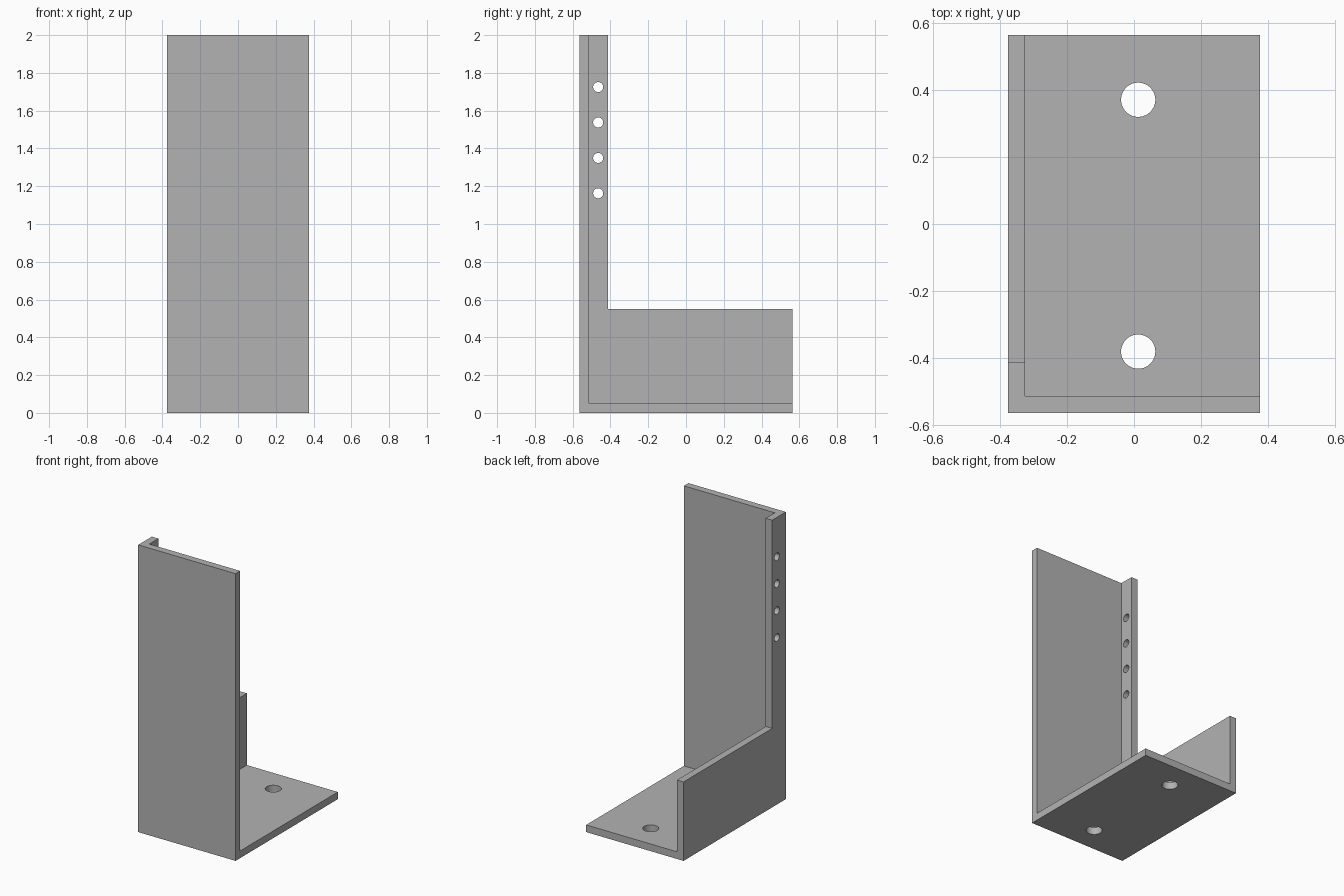
import bpy
import math

cube = bpy.data.objects.get("Cube")
if cube:
    bpy.data.objects.remove(cube, do_unlink=True)

# Overall size, sheet thickness, flange and side wall limits
W, D, H, T = 0.75, 1.125, 2.0, 0.05
FLANGE = 0.15
WALL_HEIGHT = 0.55
X0, Y0 = -W / 2, -D / 2

grey = bpy.data.materials.new("plain_grey")
grey.use_nodes = True
color = (0.45, 0.45, 0.45, 1)
grey.diffuse_color = color
grey.node_tree.nodes["Principled BSDF"].inputs["Base Color"].default_value = color


def box(name, low, high):
    center = [(a + b) / 2 for a, b in zip(low, high)]
    bpy.ops.mesh.primitive_cube_add(size=1, location=center)
    obj = bpy.context.object
    obj.name = name
    obj.scale = [b - a for a, b in zip(low, high)]
    bpy.ops.object.transform_apply(location=True, rotation=False, scale=True)
    obj.data.materials.append(grey)
    return obj


def drill(name, radius, location, rotation=(0, 0, 0)):
    bpy.ops.mesh.primitive_cylinder_add(vertices=48, radius=radius, depth=4 * T,
                                        location=location, rotation=rotation)
    obj = bpy.context.object
    obj.name = name
    obj.data.materials.append(grey)
    return obj


def cut(target, cutter):
    cutter.hide_render = True
    mod = target.modifiers.new(cutter.name, 'BOOLEAN')
    mod.operation = 'DIFFERENCE'
    mod.solver = 'EXACT'
    mod.object = cutter
    bpy.context.view_layer.objects.active = target
    bpy.ops.object.modifier_apply(modifier=mod.name)
    bpy.data.objects.remove(cutter, do_unlink=True)


# Bracket: solid block hollowed into a base, a tall front plate and a side wall
bracket = box("angle_bracket", (X0, Y0, 0), (-X0, -Y0, H))
cut(bracket, box("hollow_cutter", (X0 + T, Y0 + T, T), (1, 1, H + 1)))

# Side wall stepped down, leaving a narrow upright flange
cut(bracket, box("step_cutter", (-1, Y0 + FLANGE, WALL_HEIGHT), (1, 1, H + 1)))

# Mounting holes through the base
for y in (-0.38, 0.37):
    cut(bracket, drill("base_hole_cutter", 0.051, (0.0125, y, T / 2)))

# Row of small holes through the flange
for i in range(4):
    cut(bracket, drill("flange_hole_cutter", 0.0265,
                       (X0 + T / 2, -0.465, 1.1625 + i * 0.1875),
                       (0, math.pi / 2, 0)))

# Smooth hole walls, sharp plate edges
bpy.ops.object.select_all(action='DESELECT')
bracket.select_set(True)
bpy.context.view_layer.objects.active = bracket
bpy.ops.object.shade_smooth_by_angle(angle=math.radians(30))
